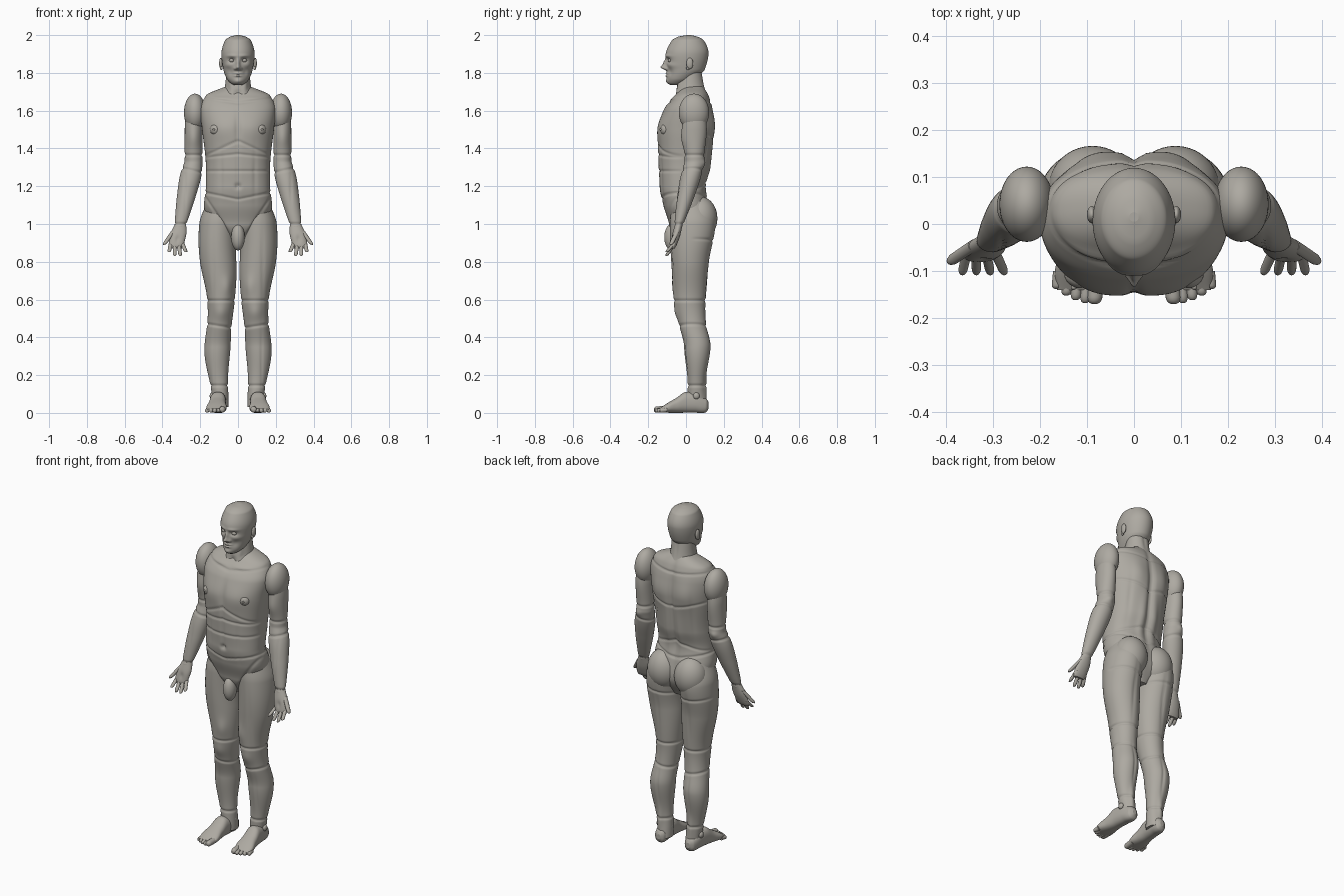
import bpy, bmesh, math
from mathutils import Matrix, Vector

if "Cube" in bpy.data.objects:
    bpy.data.objects.remove(bpy.data.objects["Cube"])

FRONT, BACK, AROUND = -1, 1, 0

clay = bpy.data.materials.new("warm grey clay")
clay.use_nodes = True
clay.diffuse_color = (0.42, 0.4, 0.36, 1)
clay.node_tree.nodes["Principled BSDF"].inputs["Base Color"].default_value = clay.diffuse_color


def finish(name, bm, paired):
    """Turn a bmesh into a smooth object, mirrored across x when paired."""
    bmesh.ops.recalc_face_normals(bm, faces=bm.faces)
    for face in bm.faces:
        face.smooth = len(face.verts) < 5
    mesh = bpy.data.meshes.new(name)
    bm.to_mesh(mesh)
    bm.free()
    mesh.materials.append(clay)
    obj = bpy.data.objects.new(name, mesh)
    bpy.context.scene.collection.objects.link(obj)
    if paired:
        obj.modifiers.new("Mirror", "MIRROR").use_mirror_merge = False


def visible(side, facing):
    return math.sqrt(max(0, side * facing)) if side else 1


def swell(side, x, z, width, height, amount=.008):
    """A soft muscle bulge, or a hollow when the amount is negative."""
    def push(px, pz, facing):
        distance = ((px - x) / width) ** 2 + ((pz - z) / height) ** 2
        return amount * visible(side, facing) * math.exp(-distance)
    return push


def crease(side, z, lean=0):
    """A thin groove round the body, rising by lean away from the middle."""
    def push(px, pz, facing):
        distance = (pz - z - lean * px) / math.hypot(1, lean)
        return -.006 * visible(side, facing) * math.exp(-(distance / .006) ** 2)
    return push


def smooth_rows(rows, step):
    """Monotone cubic interpolation between the section rows."""
    def slope(i, k):
        pairs = [(a, b) for a, b in zip(rows, rows[1:]) if rows[i] in (a, b)]
        secants = [(b[k] - a[k]) / (b[0] - a[0]) for a, b in pairs]
        if min(secants) * max(secants) <= 0:
            return 0
        return len(secants) / sum(1 / s for s in secants)

    yield rows[0]
    for i, (a, b) in enumerate(zip(rows, rows[1:])):
        span = b[0] - a[0]
        count = max(2, math.ceil(abs(span) / step))
        for j in range(1, count + 1):
            t = j / count
            ease = t * t * (3 - 2 * t)
            yield [a[k] + (b[k] - a[k]) * ease
                   + span * t * (1 - t) * ((1 - t) * slope(i, k) - t * slope(i + 1, k))
                   if k else a[k] + span * t for k in range(4)]


def loft(name, rows, path=lambda t: (0, 0), paired=True, along="z",
         sides=48, power=2, step=.006, features=()):
    """Rows hold position along the axis, depth shift, half width, half depth."""
    bm = bmesh.new()
    rings = []
    for t, shift, width, depth in smooth_rows(rows, step):
        px, pv = path(t)
        ring = []
        for i in range(sides):
            angle = math.tau * i / sides
            c, s = math.cos(angle), math.sin(angle)
            u = math.copysign(abs(c) ** (2 / power), c) * width
            v = math.copysign(abs(s) ** (2 / power), s) * depth
            x = px + u if paired else abs(u)
            push = sum(feature(x, t, s) for feature in features)
            grow = 1 + push / math.hypot(u, v)
            u, v = px + u * grow, pv + shift + v * grow
            ring.append(bm.verts.new((u, v, t) if along == "z" else (u, t, v)))
        rings.append(ring)
    for low, high in zip(rings, rings[1:]):
        for i in range(sides):
            j = (i + 1) % sides
            bm.faces.new((low[i], low[j], high[j], high[i]))
    bm.faces.new(rings[0])
    bm.faces.new(rings[-1])
    finish(name, bm, paired)


def ball(name, centre, radii, paired=True, turn=0):
    bm = bmesh.new()
    matrix = (Matrix.Translation(centre) @ Matrix.Rotation(turn, 4, "Z")
              @ Matrix.Diagonal((*radii, 1)))
    bmesh.ops.create_uvsphere(bm, u_segments=40, v_segments=24, radius=1, matrix=matrix)
    finish(name, bm, paired)


def digit(name, base, tip, radius, along):
    """A finger or toe with a rounded tip."""
    base, tip = Vector(base), Vector(tip)
    main, other = (2, 1) if along == "z" else (1, 2)
    length = tip[main] - base[main]

    def path(t):
        point = base.lerp(tip, (t - base[main]) / length)
        return point.x, point[other]
    stations = ((0, 1), (.8, .95), (.95, .7), (1, .3))
    rows = [(base[main] + length * f, 0, radius * k, radius * k) for f, k in stations]
    loft(name, rows, path, along=along, sides=16)


# Torso with chest, shoulder blades, spine and belly creases
loft("torso", [
    (1.73, .04, .06, .05), (1.68, .03, .17, .09), (1.6, .01, .2, .13), (1.5, 0, .19, .148),
    (1.3, -.01, .17, .135), (1.2, -.02, .17, .12), (1.1, 0, .18, .12), (1, .02, .15, .11),
    (.9, .02, .05, .06)],
    paired=False, sides=128, power=2.3, features=[
        swell(FRONT, .08, 1.5, .07, .06),
        swell(FRONT, 0, 1.5, .012, .08, -.01),
        swell(FRONT, 0, 1.28, .008, .13, -.004),
        swell(FRONT, .09, 1.25, .01, .13, -.004),
        swell(FRONT, 0, 1.2, .012, .014, -.014),
        swell(FRONT, .09, 1.665, .07, .012),
        swell(BACK, .08, 1.53, .05, .09, .012),
        swell(BACK, 0, 1.42, .016, .25, -.016),
        swell(BACK, .04, 1.25, .022, .13),
        swell(BACK, .12, 1.38, .01, .12, -.004),
        crease(FRONT, 1.44, -.45), crease(FRONT, 1.37, -.1), crease(FRONT, 1.28),
        crease(FRONT, .88, 1.5), crease(FRONT, 1.64, .15), crease(AROUND, 1.13, .2),
        crease(BACK, 1.44, .25), crease(BACK, 1.64, .1), crease(BACK, 1.23, -.3)])
ball("areola", (.122, -.112, 1.5), (.028, .022, .028), turn=math.radians(35))
ball("nipple", (.128, -.134, 1.5), (.006, .006, .006))
ball("groin", (0, -.075, .93), (.036, .04, .07), paired=False)

# Neck
loft("neck", [(1.83, .03, .06, .05), (1.72, .025, .07, .075), (1.66, .03, .13, .09)],
     paired=False, features=[
         swell(FRONT, .035, 1.74, .012, .05),
         swell(FRONT, 0, 1.76, .014, .016),
         swell(FRONT, 0, 1.69, .015, .02, -.01),
         swell(BACK, 0, 1.77, .01, .06, -.005)])

# Head with nose, eye sockets, brow, cheeks, lips and chin
loft("head", [
    (2, .015, .01, .01), (1.992, .01, .04, .05), (1.97, .01, .07, .086), (1.9, .006, .088, .113),
    (1.82, 0, .078, .1), (1.77, -.027, .06, .074), (1.745, -.046, .038, .048),
    (1.735, -.055, .02, .025)],
    paired=False, sides=128, step=.003, features=[
        swell(FRONT, 0, 1.828, .012, .013, .028),
        swell(FRONT, 0, 1.85, .009, .02, .016),
        swell(FRONT, .015, 1.822, .007, .008, .01),
        swell(FRONT, .034, 1.867, .018, .013, -.013),
        swell(FRONT, .03, 1.89, .028, .009, .005),
        swell(FRONT, .052, 1.84, .02, .015, .005),
        swell(FRONT, .04, 1.805, .014, .02, -.005),
        swell(FRONT, 0, 1.798, .019, .005),
        swell(FRONT, 0, 1.784, .017, .005),
        swell(FRONT, 0, 1.755, .02, .013)])
ball("eyeball", (.033, -.082, 1.866), (.014, .014, .011))
ball("ear", (.09, .02, 1.85), (.01, .018, .03))
ball("ear_lobe", (.088, .01, 1.825), (.007, .009, .011))


# Arms and hands share one line that bends at the elbow, palms forward
def arm_line(z):
    bend = max(0, 1.33 - z)
    return .235 + .21 * bend, .045 - .25 * bend


ball("shoulder", (.228, .042, 1.59), (.058, .08, .1))
loft("arm", [
    (1.65, 0, .03, .045), (1.5, 0, .047, .065), (1.35, 0, .047, .052), (1.25, 0, .057, .054),
    (1.15, 0, .05, .046), (1.05, 0, .038, .032), (.98, 0, .028, .02)],
    arm_line, features=[
        swell(FRONT, .235, 1.45, .03, .05),
        swell(FRONT, .28, 1.18, .006, .09, -.004),
        swell(BACK, .25, 1.32, .02, .02),
        crease(AROUND, 1.365), crease(AROUND, 1.235, .2), crease(AROUND, 1)])
loft("hand", [(1, 0, .03, .02), (.94, 0, .042, .022), (.89, 0, .04, .016), (.87, 0, .033, .01)],
     arm_line, features=[swell(FRONT, .32, .92, .015, .02, -.006)])
for i, name in enumerate("little ring middle index".split()):
    spread = i - 1.5
    digit(name + "_finger", (.325 + .02 * spread, -.06, .9),
          (.32 + .03 * spread, -.104, .828 + .01 * spread ** 2), .0105, "z")
digit("thumb", (.34, -.045, .965), (.392, -.08, .89), .0125, "z")


# Legs, with the knees set slightly inward
def leg_line(z):
    return .1 + .01 * math.cos(math.tau * (z - .9) / .6), 0


ball("buttock", (.088, .076, 1.03), (.094, .09, .115))
loft("leg", [
    (1.12, .02, .07, .09), (1, .035, .1, .12), (.8, .022, .096, .1), (.6, .02, .073, .084),
    (.47, .035, .065, .072), (.35, .06, .069, .07), (.15, .055, .047, .046), (.03, .06, .04, .05)],
    leg_line, sides=64, features=[
        swell(FRONT, .09, .53, .032, .04),
        swell(FRONT, .06, .67, .025, .05),
        swell(FRONT, .13, .8, .007, .16, -.004),
        swell(FRONT, .125, .3, .006, .13, -.004),
        swell(BACK, .1, .8, .008, .14, -.005),
        swell(BACK, .1, .34, .007, .1, -.006),
        swell(BACK, .1, .14, .015, .07),
        crease(AROUND, .595), crease(AROUND, .445, .15), crease(AROUND, .145),
        crease(BACK, .9, .1)])
for side, x in (("inner", .062), ("outer", .138)):
    ball(side + "_ankle_bone", (x, .055, .09), (.012, .017, .018))

# Feet and toes, turned slightly outward
loft("foot", [
    (.12, .04, .01, .015), (.108, .04, .03, .036), (.05, .054, .04, .053), (0, .056, .042, .055),
    (-.05, .04, .046, .04), (-.1, .026, .054, .025), (-.14, .014, .046, .01)],
    lambda y: (.106 - .08 * y, 0), along="y", power=2.4)
for i, name in enumerate("big second third fourth small".split()):
    radius = .012 if i else .017
    x = .08 + .02 * i
    digit(name + "_toe", (x, -.1, radius + .004), (x + .004, -.17 + .002 * i * i, radius), radius, "y")
